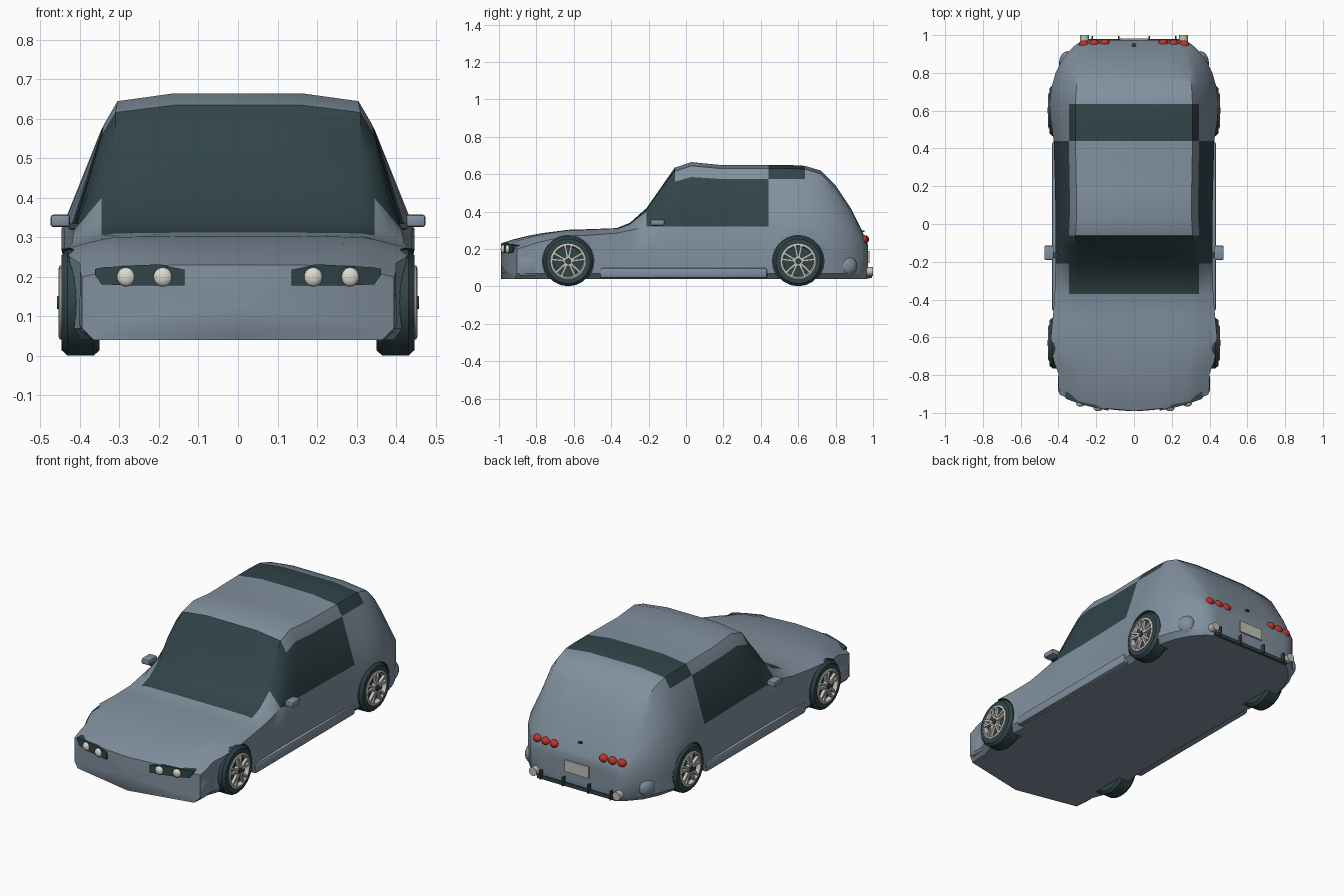
import bpy, bmesh, math
from mathutils import Matrix, Vector

if "Cube" in bpy.data.objects:
    bpy.data.objects.remove(bpy.data.objects["Cube"])


def material(name, rgb):
    m = bpy.data.materials.new(name)
    m.diffuse_color = (*rgb, 1)
    m.use_nodes = True
    m.node_tree.nodes["Principled BSDF"].inputs["Base Color"].default_value = m.diffuse_color
    return m


PAINT = material("blue_grey_paint", (0.22, 0.28, 0.345))
DARK = material("dark_glass_and_rubber", (0.03, 0.058, 0.066))
METAL = material("light_metal", (0.55, 0.53, 0.48))
LENS = material("lamp_lens", (0.72, 0.70, 0.63))
RED = material("red_lens", (0.55, 0.03, 0.02))


def finish(name, bm, mats, angle=40):
    bmesh.ops.recalc_face_normals(bm, faces=bm.faces[:])
    me = bpy.data.meshes.new(name)
    bm.to_mesh(me)
    bm.free()
    ob = bpy.data.objects.new(name, me)
    bpy.context.collection.objects.link(ob)
    for m in mats:
        me.materials.append(m)
    smooth(ob, angle)
    return ob


def smooth(ob, angle=40):
    bpy.ops.object.select_all(action='DESELECT')
    ob.select_set(True)
    bpy.context.view_layer.objects.active = ob
    bpy.ops.object.shade_smooth_by_angle(angle=math.radians(angle))


def box(name, mat, lo, hi, bevel=0.0, matrix=None):
    bm = bmesh.new()
    bmesh.ops.create_cube(bm, size=1)
    lo, hi = Vector(lo), Vector(hi)
    for v in bm.verts:
        v.co = (lo + hi) / 2 + v.co * (hi - lo)
    if bevel:
        bmesh.ops.bevel(bm, geom=bm.edges[:], offset=bevel, segments=2,
                        affect='EDGES', profile=0.5)
    if matrix:
        bm.transform(matrix)
    return finish(name, bm, [mat])


def lathe(name, mats, profile, segs, y, z, side=1, index=0, closed=False):
    """Spin (x, radius) points about an axis parallel to x."""
    bm = bmesh.new()
    rings = []
    for x, r in profile:
        rings.append([bm.verts.new((side * x, y + r * math.cos(a), z + r * math.sin(a)))
                      for a in (2 * math.pi * i / segs for i in range(segs))])
    pairs = list(zip(rings, rings[1:]))
    if closed:
        pairs.append((rings[-1], rings[0]))
    else:
        bm.faces.new(rings[0])
        bm.faces.new(rings[-1])
    for a, b in pairs:
        for i in range(segs):
            j = (i + 1) % segs
            bm.faces.new((a[i], a[j], b[j], b[i]))
    for f in bm.faces:
        f.material_index = index
    return finish(name, bm, mats)


def ball(name, mat, centre, size):
    bm = bmesh.new()
    bmesh.ops.create_uvsphere(bm, u_segments=16, v_segments=10, radius=1)
    bm.transform(Matrix.Translation(centre) @ Matrix.Diagonal((*size, 1)))
    return finish(name, bm, [mat], 60)


# Body stations: y, half width, belt height, roof half width, roof edge height, top height
STATIONS = [
    (-.99, .395, .20, .33, .215, .23), (-.93, .40, .215, .32, .24, .25),
    (-.85, .40, .235, .32, .26, .27), (-.77, .425, .25, .33, .28, .285),
    (-.63, .442, .27, .345, .295, .303), (-.5, .43, .275, .345, .297, .307),
    (-.37, .42, .285, .345, .305, .312), (-.30, .418, .30, .345, .33, .34),
    (-.21, .415, .32, .345, .40, .42), (-.13, .415, .32, .345, .50, .535),
    (-.06, .415, .32, .345, .56, .635), (.03, .415, .32, .34, .585, .665),
    (.18, .418, .32, .34, .575, .65), (.44, .425, .32, .345, .575, .65),
    (.54, .44, .32, .345, .575, .65), (.635, .447, .32, .345, .575, .645),
    (.72, .438, .31, .34, .55, .62), (.80, .415, .30, .33, .48, .54),
    (.88, .375, .28, .31, .38, .42), (.94, .32, .25, .285, .28, .30),
    (.968, .28, .20, .25, .225, .235)]
NOSE = 0.56


def section(w, b, r, s, t):
    half = [(w - .03, .04), (w, .07), (w, .16), (w, b), ((w + r) / 2, (b + s) / 2),
            (r, s), (r - .035, t - (t - s) * .25), (.16, t)]
    return ([(0, .04)] + half + [(0, t)] + [(-x, z) for x, z in reversed(half)])


bm = bmesh.new()
rings = []


def add_ring(y, pts, scale=1.0):
    k = NOSE * min(1, max(0, (-.6 - y) / .39))
    rings.append([bm.verts.new((x * scale, y + k * (x * scale) ** 2,
                                .13 + (z - .13) * scale)) for x, z in pts])


first, last = section(*STATIONS[0][1:]), section(*STATIONS[-1][1:])
for f in (.15, .4, .6, .8):
    add_ring(-.99, first, f)
for st in STATIONS:
    add_ring(st[0], section(*st[1:]))
for f in (.85, .5, .2):
    add_ring(.973, last, f)
bm.faces.new(rings[0])
bm.faces.new(rings[-1])
n = len(first)
for ri in range(len(rings) - 1):
    a, b = rings[ri], rings[ri + 1]
    y = (a[0].co.y + b[0].co.y) / 2
    for i in range(n):
        j = (i + 1) % n
        f = bm.faces.new((a[i], a[j], b[j], b[i]))
        upper = 6 <= i <= 11                       # roof, bonnet and windscreen strip
        side = i in (4, 5, 12, 13)                 # between belt and roof edge
        if (upper and (-.37 < y < -.06 or .44 < y < .635)) or (side and -.21 < y < .44):
            f.material_index = 1
body = finish("body", bm, [PAINT, DARK])

# Wheel arches
for y in (-.63, .60):
    for s in (-1, 1):
        cutter = lathe("arch_cutter", [PAINT, DARK], [(.345, .138), (.6, .138)],
                       28, y, .135, s, 1)
        cutter.hide_render = True
        mod = body.modifiers.new("arch", 'BOOLEAN')
        mod.operation, mod.solver, mod.object = 'DIFFERENCE', 'EXACT', cutter
        bpy.ops.object.select_all(action='DESELECT')
        bpy.context.view_layer.objects.active = body
        body.select_set(True)
        bpy.ops.object.modifier_apply(modifier=mod.name)
        bpy.data.objects.remove(cutter)
smooth(body, 35)

# Wheels
TYRE = [(.35, .09), (.35, .12), (.365, .134), (.432, .134), (.447, .12),
        (.447, .092), (.432, .088), (.432, .02)]
RIM = [(.43, .094), (.451, .094), (.455, .084), (.43, .078)]
for y in (-.63, .60):
    for s in (-1, 1):
        lathe("tyre", [DARK], TYRE, 20, y, .135, s)
        lathe("rim_ring", [METAL], RIM, 28, y, .135, s, closed=True)
        lathe("hub_cap", [DARK], [(.43, .018), (.458, .016)], 12, y, .135, s)
        lathe("hub", [METAL], [(.43, .028), (.453, .026)], 12, y, .135, s)
        for i in range(5):
            for d in (-.2, .2):
                m = (Matrix.Translation((s * .445, y, .135))
                     @ Matrix.Rotation(2 * math.pi * i / 5 + d, 4, 'X'))
                box("spoke", METAL, (-.007, -.006, .02), (.010, .006, .085), matrix=m)

# Parts repeated on both sides
for s in (-1, 1):
    # Headlamp surround following the curved nose
    bm = bmesh.new()
    loops = []
    for x, lo, hi in ((.135, .178, .218), (.2, .178, .232), (.28, .179, .228),
                      (.345, .181, .224), (.362, .205, .22)):
        y = -.99 + NOSE * x * x
        loops.append([bm.verts.new((s * x, y + dy, z)) for dy, z in
                      ((-.008, lo), (-.008, hi), (.05, hi), (.05, lo))])
    for a, b in zip(loops, loops[1:]):
        for i in range(4):
            j = (i + 1) % 4
            bm.faces.new((a[i], a[j], b[j], b[i]))
    bm.faces.new(loops[0])
    bm.faces.new(loops[-1])
    finish("headlamp_surround", bm, [DARK], 30)
    for x in (.19, .283):
        ball("headlamp", LENS, (s * x, -.997 + NOSE * x * x, .2), (.024, .014, .024))
    # Rear lamps and exhausts
    for x, y in ((.155, .957), (.21, .955), (.265, .95)):
        ball("rear_lamp", RED, (s * x, y, .252), (.026, .022, .022))
    bm = bmesh.new()
    bmesh.ops.create_cone(bm, cap_ends=True, segments=14, radius1=.024, radius2=.024, depth=.09)
    bm.transform(Matrix.Translation((s * .262, .955, .08)) @ Matrix.Rotation(math.pi / 2, 4, 'X'))
    finish("exhaust", bm, [METAL])
    # Door mirror, sill and bumper corners
    x0, x1 = sorted((s * .425, s * .475))
    box("mirror", PAINT, (x0, -.19, .326), (x1, -.115, .358), .008)
    x0, x1 = sorted((s * .40, s * .43))
    box("mirror_arm", DARK, (x0, -.18, .322), (x1, -.15, .335))
    x0, x1 = sorted((s * .36, s * .434))
    box("side_sill", PAINT, (x0, -.46, .045), (x1, .435, .10), .012)
    ball("rear_bumper_corner", PAINT, (s * .352, .85, .11), (.045, .065, .06))
    x0, x1 = sorted((s * .27, s * .402))
    box("front_bumper_corner", PAINT, (x0, -.91, .05), (x1, -.78, .175), .03)
    for x in (.08, .22):
        box("diffuser_fin", DARK, (s * x - .004, .95, .045), (s * x + .004, .995, .095))

# Rear centre parts
box("diffuser", DARK, (-.25, .93, .042), (.25, .98, .062))
box("number_plate", METAL, (-.075, .97, .125), (.075, .982, .19))
box("boot_lock", DARK, (-.01, .925, .292), (.01, .955, .3))
